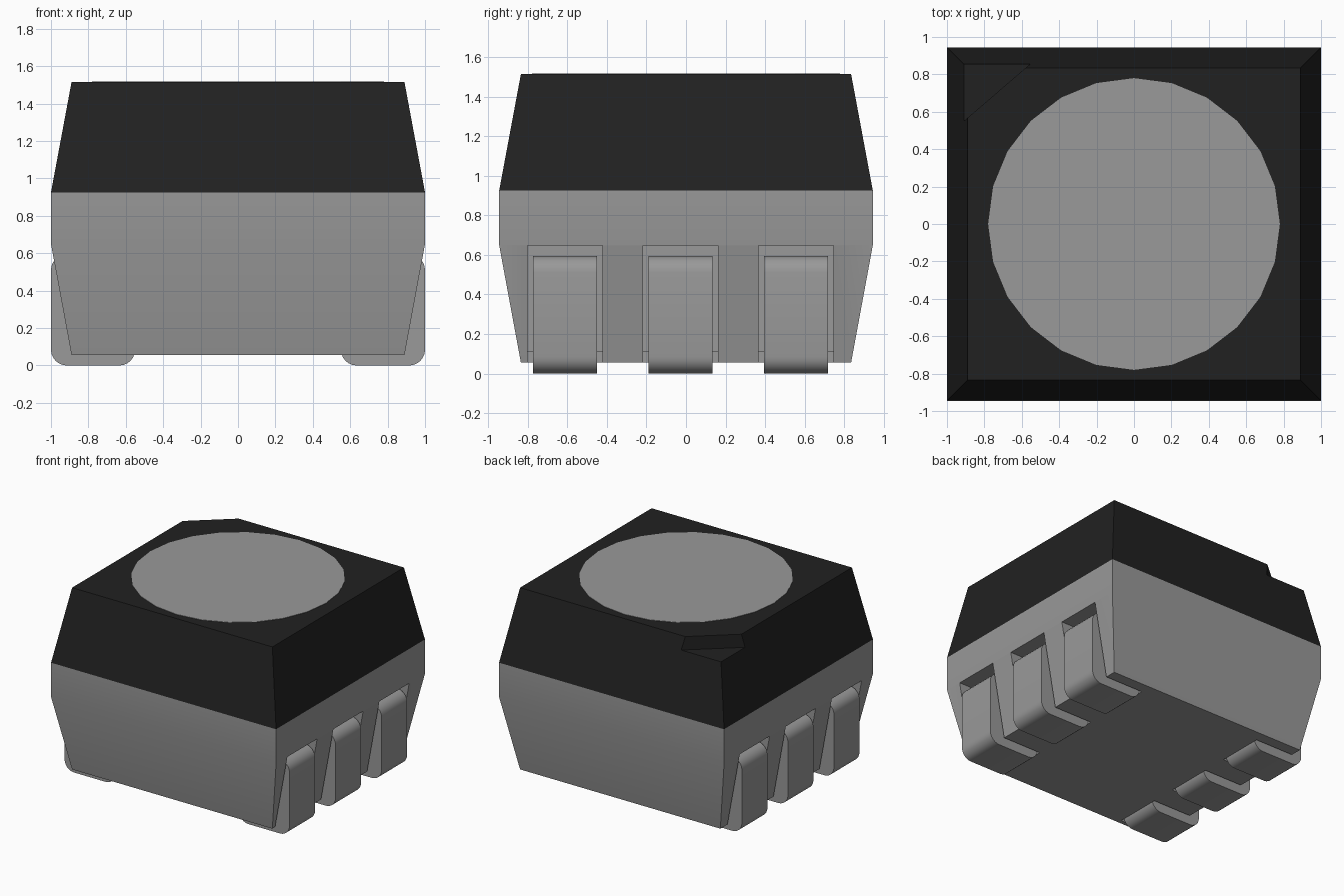
import bpy, bmesh, math

if "Cube" in bpy.data.objects:
    bpy.data.objects.remove(bpy.data.objects["Cube"])


def material(name, rgb):
    m = bpy.data.materials.new(name)
    m.diffuse_color = (*rgb, 1)
    m.use_nodes = True
    m.node_tree.nodes["Principled BSDF"].inputs["Base Color"].default_value = m.diffuse_color
    return m


GREY = material("grey", (0.32, 0.32, 0.32))
BLACK = material("black", (0.0155, 0.0155, 0.0155))


def finish(name, bm, mat):
    bmesh.ops.recalc_face_normals(bm, faces=bm.faces)
    me = bpy.data.meshes.new(name)
    bm.to_mesh(me)
    bm.free()
    me.materials.append(mat)
    ob = bpy.data.objects.new(name, me)
    bpy.context.collection.objects.link(ob)
    return ob


def loft(name, rings, mat):
    """Stack of rectangles (half x, half y, z)."""
    bm = bmesh.new()
    loops = [[bm.verts.new((sx * hx, sy * hy, z))
              for sx, sy in ((-1, -1), (1, -1), (1, 1), (-1, 1))] for hx, hy, z in rings]
    bm.faces.new(loops[0])
    bm.faces.new(loops[-1])
    for a, b in zip(loops, loops[1:]):
        for i in range(4):
            j = (i + 1) % 4
            bm.faces.new((a[i], a[j], b[j], b[i]))
    return finish(name, bm, mat)


def prism(name, pts, a, b, mat, place):
    """Extrude a 2D outline from a to b; place maps (u, v, depth) to xyz."""
    bm = bmesh.new()
    lo = [bm.verts.new(place(u, v, a)) for u, v in pts]
    hi = [bm.verts.new(place(u, v, b)) for u, v in pts]
    bm.faces.new(lo)
    bm.faces.new(hi)
    for i in range(len(pts)):
        j = (i + 1) % len(pts)
        bm.faces.new((lo[i], lo[j], hi[j], hi[i]))
    return finish(name, bm, mat)


def select(ob):
    bpy.ops.object.select_all(action='DESELECT')
    ob.select_set(True)
    bpy.context.view_layer.objects.active = ob


def cut(ob, cutter):
    mod = ob.modifiers.new("cut", 'BOOLEAN')
    mod.operation = 'DIFFERENCE'
    mod.solver = 'EXACT'
    mod.object = cutter
    select(ob)
    bpy.ops.object.modifier_apply(modifier=mod.name)
    bpy.data.objects.remove(cutter)


def smooth(ob):
    select(ob)
    bpy.ops.object.shade_smooth_by_angle(angle=math.radians(30))


def arc(cx, cz, r, start, end, n=6):
    return [(cx + r * math.cos(math.radians(start + (end - start) * i / n)),
             cz + r * math.sin(math.radians(start + (end - start) * i / n)))
            for i in range(n + 1)]


# Housing and tapered cap
body = loft("housing", [(0.89, 0.835, 0.055), (1, 0.945, 0.65), (1, 0.945, 0.925)], GREY)
cap = loft("cap", [(1, 0.945, 0.925), (0.89, 0.835, 1.515)], BLACK)

# Corner notch in the cap, marking the first contact
notch = [(-0.55, 0.86), (-0.91, 0.55), (-1.2, 0.3), (-1.2, 1.2), (-0.155, 1.2)]
cut(cap, prism("notch_cutter", notch, 1.408, 1.7, BLACK, lambda u, v, d: (u, v, d)))

# Round window, flush with the top
disc = [(0.78 * math.cos(i * math.tau / 24), 0.78 * math.sin(i * math.tau / 24))
        for i in range(24)]
prism("window", disc, 1.512, 1.518, GREY, lambda u, v, d: (u, v, d))

# Three contacts per side, each in an L-shaped slot
WALL, R = 0.85, 0.085
slot = [(1.2, -0.1), (1.2, 0.648), (WALL, 0.648), (WALL, 0.11), (0.55, 0.11), (0.55, -0.1)]
lead = ([(WALL - 0.02, 0.595)] + arc(1 - R, 0.595 - R, R, 90, 0) + arc(1 - R, R, R, 0, -90)
        + arc(0.55 + R, R, R, -90, -180) + [(0.55, 0.115), (WALL - 0.02, 0.115)])
for side, sx in (("right", 1), ("left", -1)):
    for n, y in enumerate((-0.612, -0.028, 0.556)):
        place = lambda u, v, d: (sx * u, d, v)
        cut(body, prism("slot_cutter", slot, y - 0.189, y + 0.189, GREY, place))
        smooth(prism(f"contact_{side}_{n + 1}", lead, y - 0.162, y + 0.162, GREY, place))
smooth(body)
